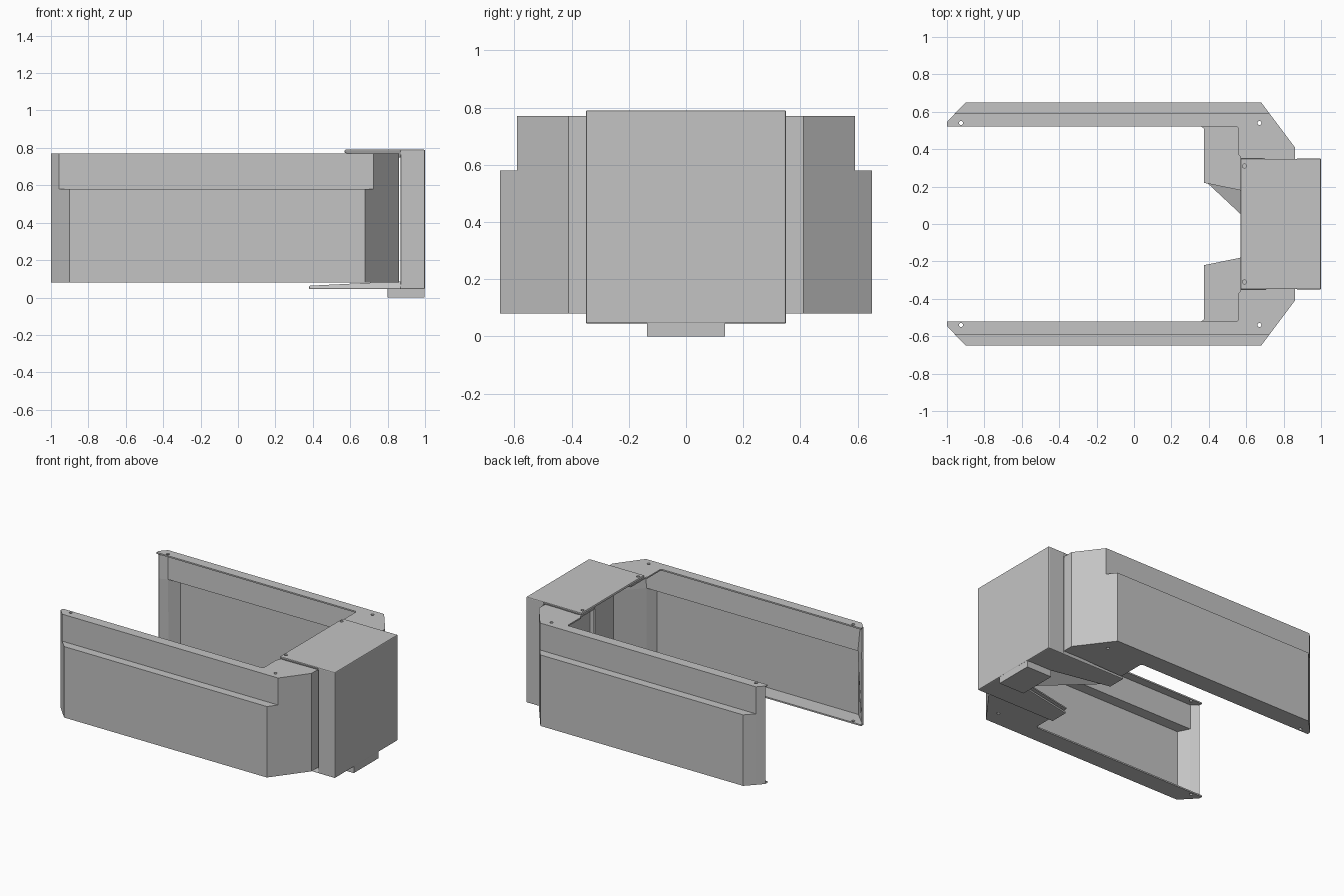
import bpy, bmesh

if "Cube" in bpy.data.objects:
    bpy.data.objects.remove(bpy.data.objects["Cube"], do_unlink=True)

grey = bpy.data.materials.new("sheet grey")
grey.use_nodes = True
grey.diffuse_color = (0.55, 0.55, 0.55, 1)
grey.node_tree.nodes["Principled BSDF"].inputs["Base Color"].default_value = (0.55, 0.55, 0.55, 1)


def strip(path, low, high):
    """Vertical wall quads along a plan path."""
    return [[(*a, low), (*b, low), (*b, high), (*a, high)] for a, b in zip(path, path[1:])]


def plate(points, z):
    return [[(x, y, z) for x, y in points]]


def sheet(name, faces, thickness, side=1, axis=1):
    """Weld faces into one folded sheet, outside facing out, and thicken inward."""
    bm = bmesh.new()
    for face in faces:
        bm.faces.new([bm.verts.new((x, y * side, z)) for x, y, z in face])
    bmesh.ops.remove_doubles(bm, verts=bm.verts, dist=0.0005)
    bmesh.ops.recalc_face_normals(bm, faces=bm.faces)
    sign = side if axis == 1 else 1
    outer = max(bm.faces, key=lambda f: f.calc_center_median()[axis] * sign)
    if outer.normal[axis] * sign < 0:
        bmesh.ops.reverse_faces(bm, faces=bm.faces)
    mesh = bpy.data.meshes.new(name)
    bm.to_mesh(mesh)
    bm.free()
    mesh.materials.append(grey)
    obj = bpy.data.objects.new(name, mesh)
    bpy.context.collection.objects.link(obj)
    solid = obj.modifiers.new("thickness", "SOLIDIFY")
    solid.thickness = thickness
    solid.offset = -1
    solid.use_even_offset = True
    return obj


def drill(obj, spots, z, depth):
    """Cut small round screw holes."""
    bm = bmesh.new()
    for x, y in spots:
        made = bmesh.ops.create_cone(bm, cap_ends=True, segments=16, radius1=0.011,
                                     radius2=0.011, depth=depth)
        bmesh.ops.translate(bm, verts=made["verts"], vec=(x, y, z))
    mesh = bpy.data.meshes.new(obj.name + "_drill")
    bm.to_mesh(mesh)
    bm.free()
    mesh.materials.append(grey)
    cutter = bpy.data.objects.new(obj.name + "_drill", mesh)
    bpy.context.collection.objects.link(cutter)
    cutter.hide_render = True
    cutter.hide_viewport = True
    cutter.display_type = "WIRE"
    cut = obj.modifiers.new("holes", "BOOLEAN")
    cut.object = cutter
    cut.operation = "DIFFERENCE"
    cut.solver = "EXACT"


# Side covers: stepped wall with inward flanges at top and bottom
tip, end = (-1, 0.52), (-1, 0.545)
step_a, fold_a = (-0.958, 0.59), (-0.9, 0.65)
fold_b, step_b = (0.68, 0.65), (0.725, 0.59)
corner, inner = (0.86, 0.41), (0.86, 0.2)
lower = [end, step_a, fold_a, fold_b, step_b, corner, inner]
upper = [end, step_a, step_b, corner, inner]
bottom_edge = [(0.86, 0.12), (0.57, 0.18), (0.375, 0.22), (0.375, 0.51), (0.36, 0.52), tip]
top_edge = [(0.57, 0.2), (0.57, 0.36), (0.56, 0.37), (0.56, 0.51), (0.55, 0.52), tip]
cover_faces = (strip(lower, 0.08, 0.58) + strip(upper, 0.58, 0.77)
               + plate([step_a, fold_a, fold_b, step_b], 0.58)
               + plate(lower + bottom_edge, 0.08) + plate(upper + top_edge, 0.77))
for name, side in (("back_cover", 1), ("front_cover", -1)):
    cover = sheet(name, cover_faces, 0.01, side)
    drill(cover, [(-0.925, 0.54 * side), (0.67, 0.54 * side)], 0.42, 1)

# End shroud: hollow box with long top plate and notched bottom plate
W = 0.35
wall = [(0.87, -W), (1, -W), (1, W), (0.87, W)]
top = [(0.57, -W)] + wall + [(0.57, W)]
half_notch = [(0.38, W), (0.38, 0.22), (0.8, 0.135), (0.98, 0.135)]
bottom = wall + half_notch + [(x, -y) for x, y in reversed(half_notch)]
shroud = sheet("end_shroud", strip(wall, 0.045, 0.79) + plate(top, 0.79) + plate(bottom, 0.045),
               0.018, axis=0)
bevel = shroud.modifiers.new("soft folds", "BEVEL")
bevel.width = 0.006
bevel.segments = 2
bevel.angle_limit = 1.0
drill(shroud, [(0.59, 0.31), (0.59, -0.31)], 0.78, 0.1)

# Cable channel under the shroud, open towards the middle
T = 0.137
lip = [(0.8, -T), (0.998, -T), (0.998, T), (0.8, T)]
sheet("cable_channel", strip(lip, 0, 0.047) + plate(lip, 0), 0.012, axis=0)
